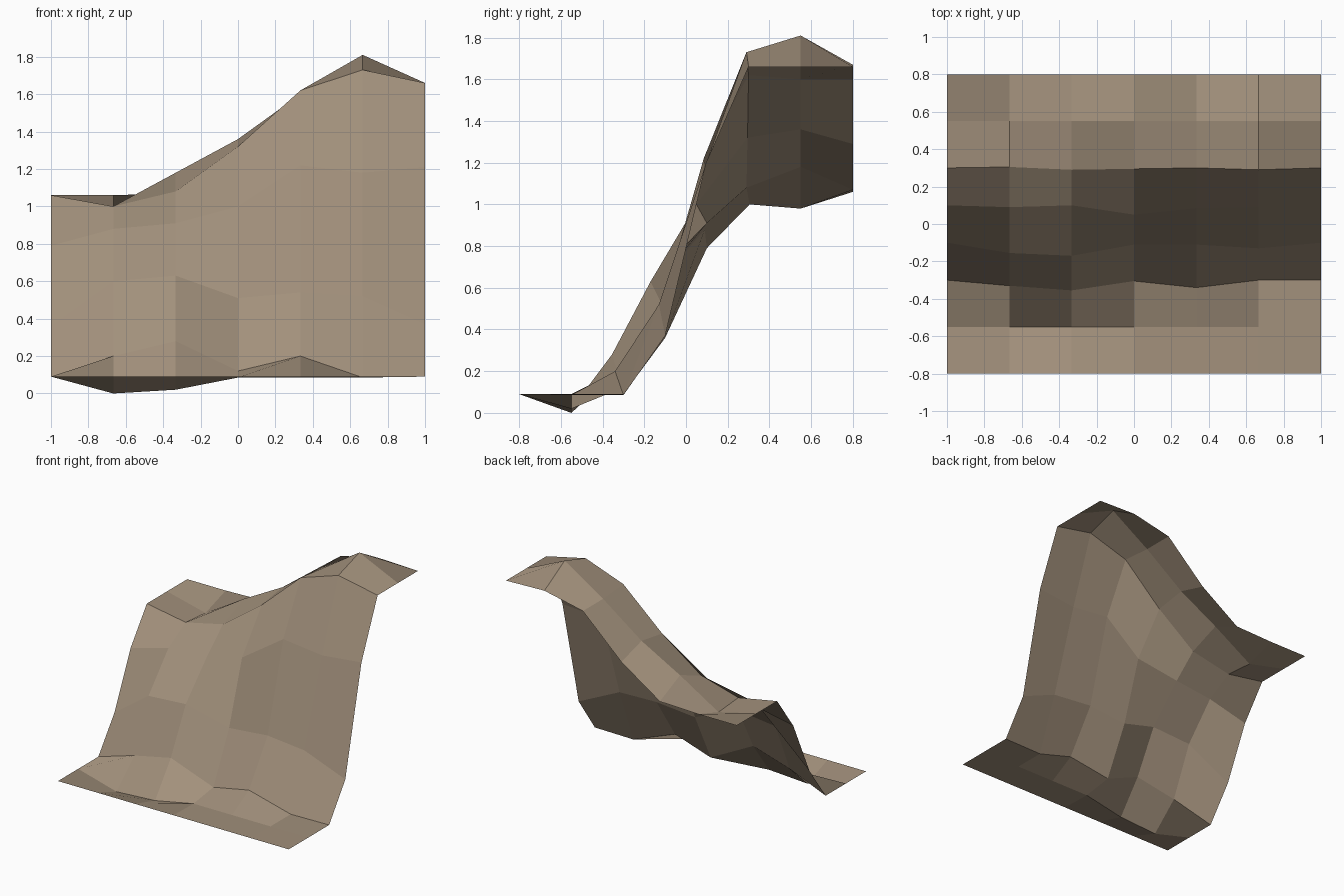
import bpy
import bmesh

# Remove only the default cube
default_cube = bpy.data.objects.get("Cube")
if default_cube:
    bpy.data.objects.remove(default_cube, do_unlink=True)

COLUMNS = 7
FOOT = 0.09

# Bare earth material
earth = bpy.data.materials.new("brown earth")
earth.use_nodes = True
earth_colour = (0.36, 0.28, 0.20, 1.0)
earth.diffuse_color = earth_colour
earth.node_tree.nodes["Principled BSDF"].inputs["Base Color"].default_value = earth_colour


def even(value):
    """One value repeated across the width of the slope."""
    return [value] * COLUMNS


# Each cross strip runs left to right in the front: depth, then height
strips = [
    # level foot with a shallow hollow
    (even(-.8), even(FOOT)),
    (even(-.55), [FOOT, 0, .02, .085, .085, .085, FOOT]),
    # rough cliff face
    ([-.3, -.33, -.355, -.305, -.34, -.3, -.3], [FOOT, .2, .28, .12, .2, .085, FOOT]),
    ([-.1, -.155, -.17, -.11, -.11, -.13, -.1], [.36, .6, .63, .51, .54, .52, .37]),
    ([.1, .09, .1, .05, .085, .09, .1], [.79, .88, .91, 1, 1.22, 1.18, 1.21]),
    # crest and sloping top
    ([.3, .305, .29, .295, .3, .29, .3], [1.06, 1, 1.08, 1.32, 1.62, 1.73, 1.66]),
    (even(.55), [1.06, .98, 1.18, 1.36, 1.6, 1.81, 1.66]),
    (even(.8), [1.06, 1.06, 1.07, 1.29, 1.6, 1.67, 1.66]),
]

# Shape a flat grid into the cliff, one strip at a time
bm = bmesh.new()
bmesh.ops.create_grid(bm, x_segments=COLUMNS - 1, y_segments=len(strips) - 1, size=1)
ordered = sorted(bm.verts, key=lambda v: (round(v.co.y, 3), v.co.x))
for index, vert in enumerate(ordered):
    row, column = divmod(index, COLUMNS)
    depths, heights = strips[row]
    vert.co.y = depths[column]
    vert.co.z = heights[column]

for face in bm.faces:
    face.smooth = False
bm.normal_update()

mesh = bpy.data.meshes.new("cliff_slope")
bm.to_mesh(mesh)
bm.free()
mesh.materials.append(earth)

cliff = bpy.data.objects.new("cliff_slope", mesh)
bpy.context.collection.objects.link(cliff)
